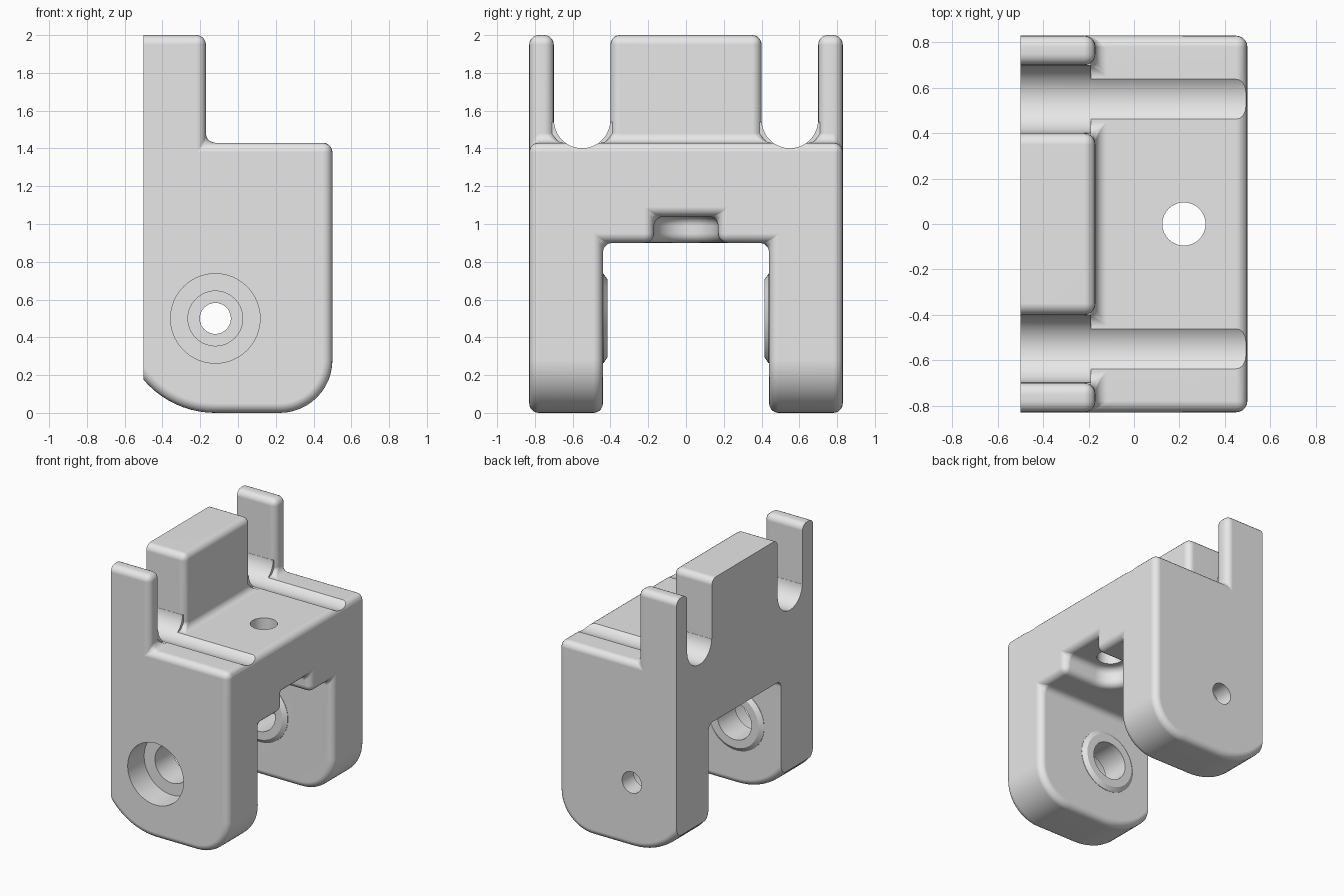
import bpy, bmesh, math
from math import cos, sin, radians

if "Cube" in bpy.data.objects:
    bpy.data.objects.remove(bpy.data.objects["Cube"], do_unlink=True)

grey = bpy.data.materials.new("plain_grey")
grey.use_nodes = True
grey.diffuse_color = (0.8, 0.8, 0.8, 1)
grey.node_tree.nodes["Principled BSDF"].inputs["Base Color"].default_value = (0.8, 0.8, 0.8, 1)

R = 0.05            # edge rounding
SHELF = 1.43        # shelf height
PIN = (-0.12, 0.5)  # pin axis in x and z


def arc(cx, cy, r, a0, a1, n=12):
    angles = [radians(a0 + (a1 - a0) * i / n) for i in range(n + 1)]
    return [(cx + r * cos(a), cy + r * sin(a)) for a in angles]


def loft(name, rings):
    """Solid through a list of matching closed rings."""
    bm = bmesh.new()
    loops = [[bm.verts.new(p) for p in ring] for ring in rings]
    n = len(loops[0])
    for a, b in zip(loops, loops[1:]):
        for i in range(n):
            j = (i + 1) % n
            bm.faces.new((a[i], a[j], b[j], b[i]))
    bm.faces.new(loops[0])
    bm.faces.new(loops[-1])
    bmesh.ops.recalc_face_normals(bm, faces=bm.faces)
    mesh = bpy.data.meshes.new(name)
    bm.to_mesh(mesh)
    bm.free()
    mesh.materials.append(grey)
    ob = bpy.data.objects.new(name, mesh)
    bpy.context.scene.collection.objects.link(ob)
    return ob


def place(pts, axis, t):
    order = {"X": lambda a, b: (t, a, b), "Y": lambda a, b: (a, t, b), "Z": lambda a, b: (a, b, t)}
    return [order[axis](a, b) for a, b in pts]


def prism(name, pts, axis, lo, hi):
    return loft(name, [place(pts, axis, lo), place(pts, axis, hi)])


def box(name, x, y, z):
    return prism(name, [(x[0], y[0]), (x[1], y[0]), (x[1], y[1]), (x[0], y[1])], "Z", *z)


def circle(centre, r, n=64):
    return arc(*centre, r, 0, 360, n)[:-1]


def apply(ob, mod):
    bpy.context.view_layer.objects.active = ob
    bpy.ops.object.modifier_apply(modifier=mod.name)


def combine(ob, tool, operation="DIFFERENCE"):
    mod = ob.modifiers.new("combine", "BOOLEAN")
    mod.operation = operation
    mod.solver = "EXACT"
    mod.object = tool
    apply(ob, mod)
    bpy.data.objects.remove(tool, do_unlink=True)


# Stepped side profile, run past the flat back so the back can be trimmed sharp
profile = arc(*PIN, 0.5, 180, 270, 18) + arc(0.22, 0.28, 0.28, 270, 360)
profile += [(0.5, SHELF), (-0.17, SHELF), (-0.17, 2), (-0.62, 2)]
body = prism("bracket_body", profile, "Y", -0.83, 0.83)

# Gap between the legs, and the screw pocket in its ceiling
combine(body, box("leg_gap", (-1, 1), (-0.44, 0.44), (-1, 0.9)))
pocket = arc(0.22, 0, 0.17, 90, 270, 18) + [(0.8, -0.17), (0.8, 0.17)]
combine(body, prism("screw_pocket", pocket, "Z", 0.7, 1.04))

# Slots separating the three uprights
for s in (-1, 1):
    combine(body, box("slot", (-1, -0.1), sorted((s * 0.4, s * 0.7)), (SHELF, 2.5)))

# Merge flat faces, then round every hard edge
bm = bmesh.new()
bm.from_mesh(body.data)
bmesh.ops.remove_doubles(bm, verts=bm.verts, dist=0.0005)
bmesh.ops.dissolve_limit(bm, angle_limit=radians(1), verts=bm.verts, edges=bm.edges)
bm.to_mesh(body.data)
bm.free()
bevel = body.modifiers.new("rounding", "BEVEL")
bevel.width = R
bevel.segments = 5
bevel.limit_method = "ANGLE"
bevel.angle_limit = radians(30)
bevel.use_clamp_overlap = False
apply(body, bevel)

# Round slot bottoms that continue as shallow grooves over the shelf
for s in (-1, 1):
    combine(body, box("saddle", (-0.6, -0.19), sorted((s * 0.38, s * 0.72)), (1.2, 1.54)), "UNION")
    combine(body, prism("groove", circle((s * 0.55, 1.55), 0.149), "X", -1, 1))

# Chamfered bosses on the inner leg faces
for s in (-1, 1):
    rings = [(0.237, 0.5), (0.237, 0.437), (0.205, 0.415)]
    boss = loft("boss", [place(circle(PIN, r), "Y", s * y) for r, y in rings])
    combine(body, boss, "UNION")

# Pin bore, front counterbore, rear access hole, vertical screw hole
combine(body, prism("pin_bore", circle(PIN, 0.145), "Y", -0.7, 0.69))
combine(body, prism("counterbore", circle(PIN, 0.237), "Y", -1, -0.63))
combine(body, prism("access_hole", circle(PIN, 0.082), "Y", 0.6, 1))
combine(body, prism("screw_hole", circle((0.22, 0), 0.095), "Z", 0.95, 1.7))

# Flat, sharp-edged back
combine(body, box("back_trim", (-2, -0.5), (-2, 2), (-1, 3)))

# Smooth shading with crisp cut edges
bpy.ops.object.select_all(action="DESELECT")
body.select_set(True)
bpy.context.view_layer.objects.active = body
bpy.ops.object.shade_smooth_by_angle(angle=radians(30))
weighted = body.modifiers.new("even_normals", "WEIGHTED_NORMAL")
weighted.keep_sharp = True
